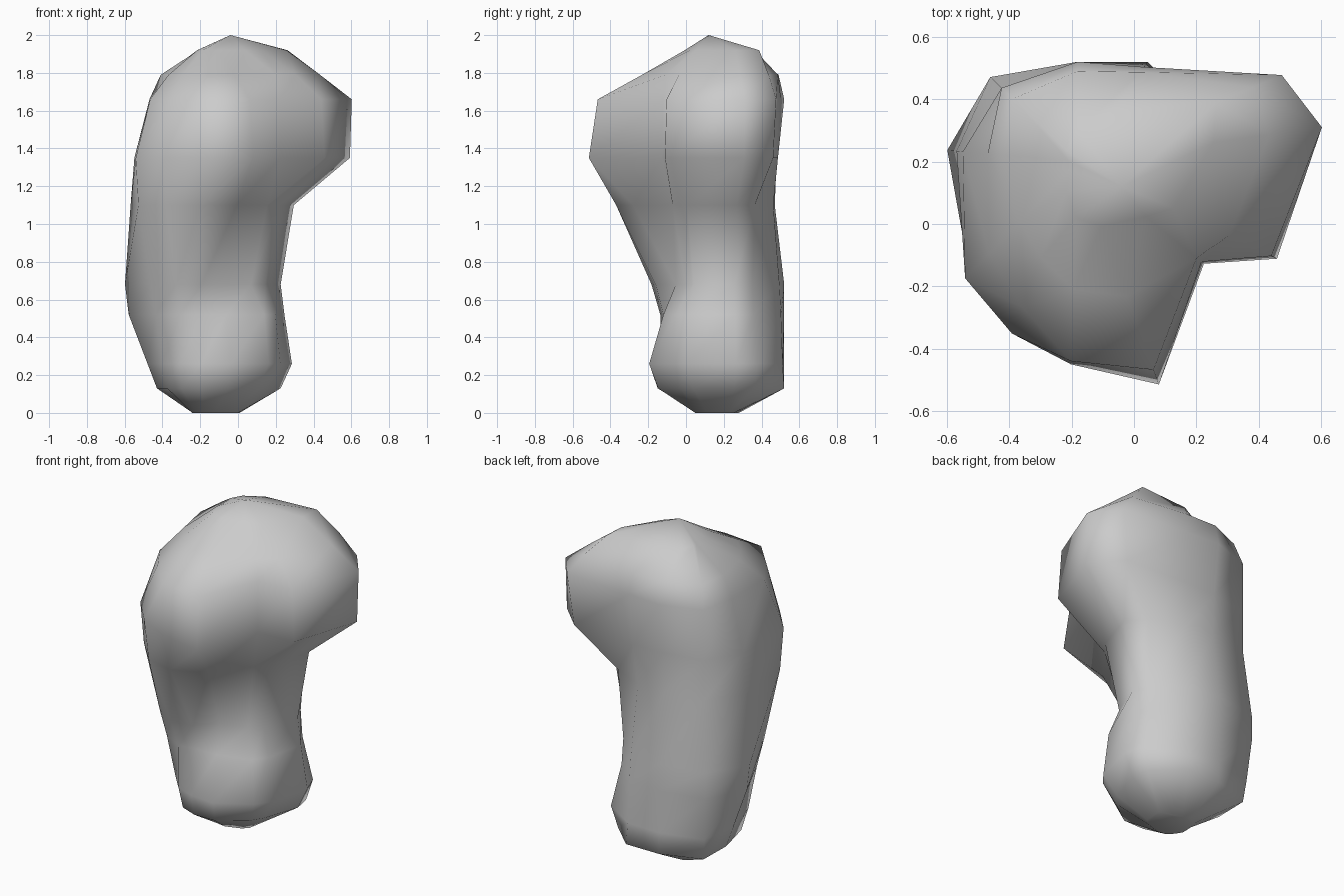
import bpy, bmesh, math

# Lofted body: one ring of radii per height, measured about a fixed column axis
AXIS = (-0.18, 0.20)
ANGLES = [8, 23, 55, 90, 136, 175, 226, 249, 268, 290, 321, 334]
RINGS = [
    # foot
    (0.00, [.19, .13, .08, .08, .06, .06, .09, .11, .14, .16, .19, .20]),
    (0.13, [.41, .42, .39, .32, .34, .25, .28, .33, .35, .37, .37, .37]),
    (0.26, [.47, .46, .38, .32, .36, .30, .32, .36, .38, .42, .44, .45]),
    (0.52, [.43, .40, .37, .32, .39, .40, .37, .36, .32, .34, .41, .42]),
    # waist
    (0.68, [.41, .39, .36, .32, .39, .42, .41, .41, .36, .27, .32, .36]),
    (1.10, [.48, .42, .32, .27, .34, .39, .50, .56, .57, .51, .43, .44]),
    # head with a front lobe and a right lobe
    (1.35, [.78, .67, .35, .28, .34, .37, .52, .59, .65, .76, .52, .71]),
    (1.66, [.79, .71, .37, .32, .34, .29, .41, .50, .64, .71, .51, .69]),
    (1.79, [.62, .61, .35, .29, .29, .23, .27, .33, .41, .46, .49, .54]),
    (1.92, [.44, .48, .20, .10, .05, .03, .04, .10, .18, .22, .28, .34]),
]
CROWN = (-0.04, 0.12, 2.0)


def add_ring(bm, z, radii):
    return [bm.verts.new((AXIS[0] + r * math.cos(math.radians(a)),
                          AXIS[1] + r * math.sin(math.radians(a)), z))
            for a, r in zip(ANGLES, radii)]


bm = bmesh.new()
loops = [add_ring(bm, z, radii) for z, radii in RINGS]
n = len(ANGLES)

# Side walls
for low, high in zip(loops, loops[1:]):
    for i in range(n):
        j = (i + 1) % n
        bm.faces.new((low[i], low[j], high[j], high[i]))

# Base and crown
bm.faces.new(loops[0][::-1])
top = bm.verts.new(CROWN)
for i in range(n):
    bm.faces.new((loops[-1][i], loops[-1][(i + 1) % n], top))

bmesh.ops.recalc_face_normals(bm, faces=bm.faces)
for f in bm.faces:
    f.smooth = True
mesh = bpy.data.meshes.new("body")
bm.to_mesh(mesh)
bm.free()
bpy.context.collection.objects.link(bpy.data.objects.new("body", mesh))
